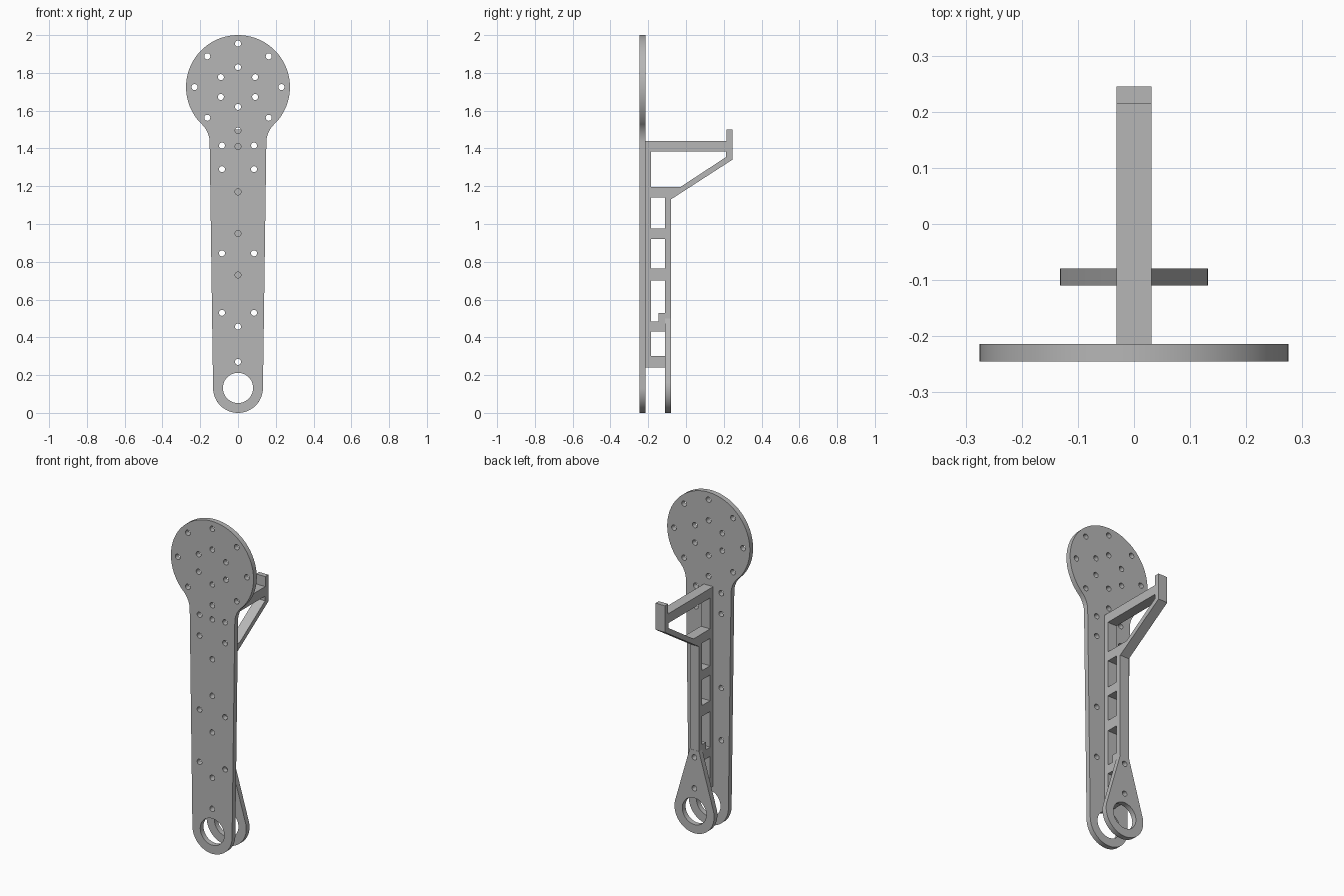
import bpy, bmesh
from math import cos, sin, pi, radians
from mathutils import Matrix

cube = bpy.data.objects.get("Cube")
if cube:
    bpy.data.objects.remove(cube, do_unlink=True)

grey = bpy.data.materials.new("plain grey")
grey.use_nodes = True
colour = (0.47, 0.47, 0.47, 1)
grey.diffuse_color = colour
grey.node_tree.nodes["Principled BSDF"].inputs["Base Color"].default_value = colour

FACE_FRONT = Matrix(((1, 0, 0, 0), (0, 0, -1, 0), (0, 1, 0, 0), (0, 0, 0, 1)))
FACE_SIDE = Matrix(((0, 0, 1, 0), (1, 0, 0, 0), (0, 1, 0, 0), (0, 0, 0, 1)))


def arc(cx, cy, r, start, end, n):
    """Points along an arc, angles in degrees."""
    angles = [radians(start + (end - start) * i / n) for i in range(n + 1)]
    return [(cx + r * cos(a), cy + r * sin(a)) for a in angles]


def circle(cx, cy, r, n=24):
    return arc(cx, cy, r, 0, 360, n)[:-1]


def rect(x0, y0, x1, y1):
    return [(x0, y0), (x1, y0), (x1, y1), (x0, y1)]


def slab(name, loops, thickness, turn, y=0):
    """Extrude an outline with holes into a flat slab."""
    curve = bpy.data.curves.new(name, "CURVE")
    curve.dimensions = "2D"
    curve.fill_mode = "BOTH"
    curve.extrude = thickness / 2
    for loop in loops:
        spline = curve.splines.new("POLY")
        spline.points.add(len(loop) - 1)
        for point, (a, b) in zip(spline.points, loop):
            point.co = (a, b, 0, 1)
        spline.use_cyclic_u = True
    temp = bpy.data.objects.new(name + " outline", curve)
    bpy.context.collection.objects.link(temp)
    graph = bpy.context.evaluated_depsgraph_get()
    mesh = bpy.data.meshes.new_from_object(temp.evaluated_get(graph))
    bpy.data.objects.remove(temp, do_unlink=True)
    mesh.transform(Matrix.Translation((0, y, 0)) @ turn)
    bm = bmesh.new()
    bm.from_mesh(mesh)
    bmesh.ops.remove_doubles(bm, verts=bm.verts, dist=1e-5)
    bmesh.ops.recalc_face_normals(bm, faces=bm.faces)
    bm.to_mesh(mesh)
    bm.free()
    mesh.materials.clear()
    mesh.materials.append(grey)
    obj = bpy.data.objects.new(name, mesh)
    bpy.context.collection.objects.link(obj)
    return obj


def smooth(obj):
    bpy.ops.object.select_all(action="DESELECT")
    obj.select_set(True)
    bpy.context.view_layer.objects.active = obj
    bpy.ops.object.shade_smooth_by_angle(angle=radians(30))


SCREW = 0.016
THICK = 0.031
EYE_Z, EYE_R, END_R = 0.132, 0.08, 0.132
HEAD_Z, HEAD_R = 1.725, 0.275
rung_screws = [0.27, 0.457, 0.73, 0.95, 1.17, 1.41]

# Front plate: round head, filleted neck, tapering shank, rounded foot
right_edge = arc(0, EYE_Z, END_R, -90, 0, 20)
right_edge += arc(0.286, 1.43, 0.136, 180, 134, 10)
right_edge += arc(0, HEAD_Z, HEAD_R, -45.5, 90, 40)
outline = right_edge + [(-x, z) for x, z in right_edge[-2:0:-1]]
holes = [circle(0, EYE_Z, EYE_R, 48)]
holes += [circle(x, z, SCREW) for x, z in circle(0, HEAD_Z, 0.23, 8)]
holes += [circle(x, z, SCREW) for x, z in arc(0, HEAD_Z, 0.105, 30, 330, 5)]
holes += [circle(0, z, SCREW) for z in rung_screws]
holes += [circle(s * 0.085, z, SCREW) for s in (-1, 1)
          for z in (0.53, 0.845, 1.29, 1.415)]
smooth(slab("front_plate", [outline] + holes, THICK, FACE_FRONT, -0.2295))

# Rear teardrop plate around the eye
drop = arc(0, EYE_Z, END_R, -193, 13, 40) + [(0.031, 0.5), (-0.031, 0.5)]
drop_holes = [circle(0, EYE_Z, EYE_R, 48)]
drop_holes += [circle(0, z, SCREW) for z in rung_screws[:2]]
smooth(slab("rear_eye_plate", [drop] + drop_holes, THICK, FACE_FRONT, -0.0945))

# Ladder frame with hook bracket, drawn from the side
PLATE, IN, OUT, BACK = -0.214, -0.185, -0.11, -0.08
profile = [(PLATE, 0.24), (OUT, 0.24), (OUT, 0.3), (IN, 0.3), (IN, 0.43),
           (OUT, 0.43), (OUT, 0.5), (BACK, 0.5), (BACK, 1.13), (0.245, 1.34),
           (0.245, 1.5), (0.215, 1.5), (0.215, 1.44), (PLATE, 1.44)]
windows = [rect(IN, a, OUT, b) for a, b in ((0.765, 0.92), (0.975, 1.14))]
windows.append([(IN, 0.485), (-0.145, 0.485), (-0.145, 0.53), (OUT, 0.53),
                (OUT, 0.70), (IN, 0.70)])
windows.append([(IN, 1.197), (-0.028, 1.197), (0.213, 1.355), (0.213, 1.383),
                (IN, 1.383)])
frame = slab("ladder_frame", [profile] + windows, 0.062, FACE_SIDE)

# Screw holes drilled into the rungs; the lowest two run right through
for i, z in enumerate(rung_screws):
    depth = 0.2 if i < 2 else 0.12
    drill = slab("screw_cutter", [circle(0, z, SCREW)], depth, FACE_FRONT, -0.25 + depth / 2)
    cut = frame.modifiers.new("screw hole", "BOOLEAN")
    cut.operation = "DIFFERENCE"
    cut.solver = "EXACT"
    cut.object = drill
    bpy.ops.object.select_all(action="DESELECT")
    bpy.context.view_layer.objects.active = frame
    frame.select_set(True)
    bpy.ops.object.modifier_apply(modifier=cut.name)
    bpy.data.objects.remove(drill, do_unlink=True)
smooth(frame)
